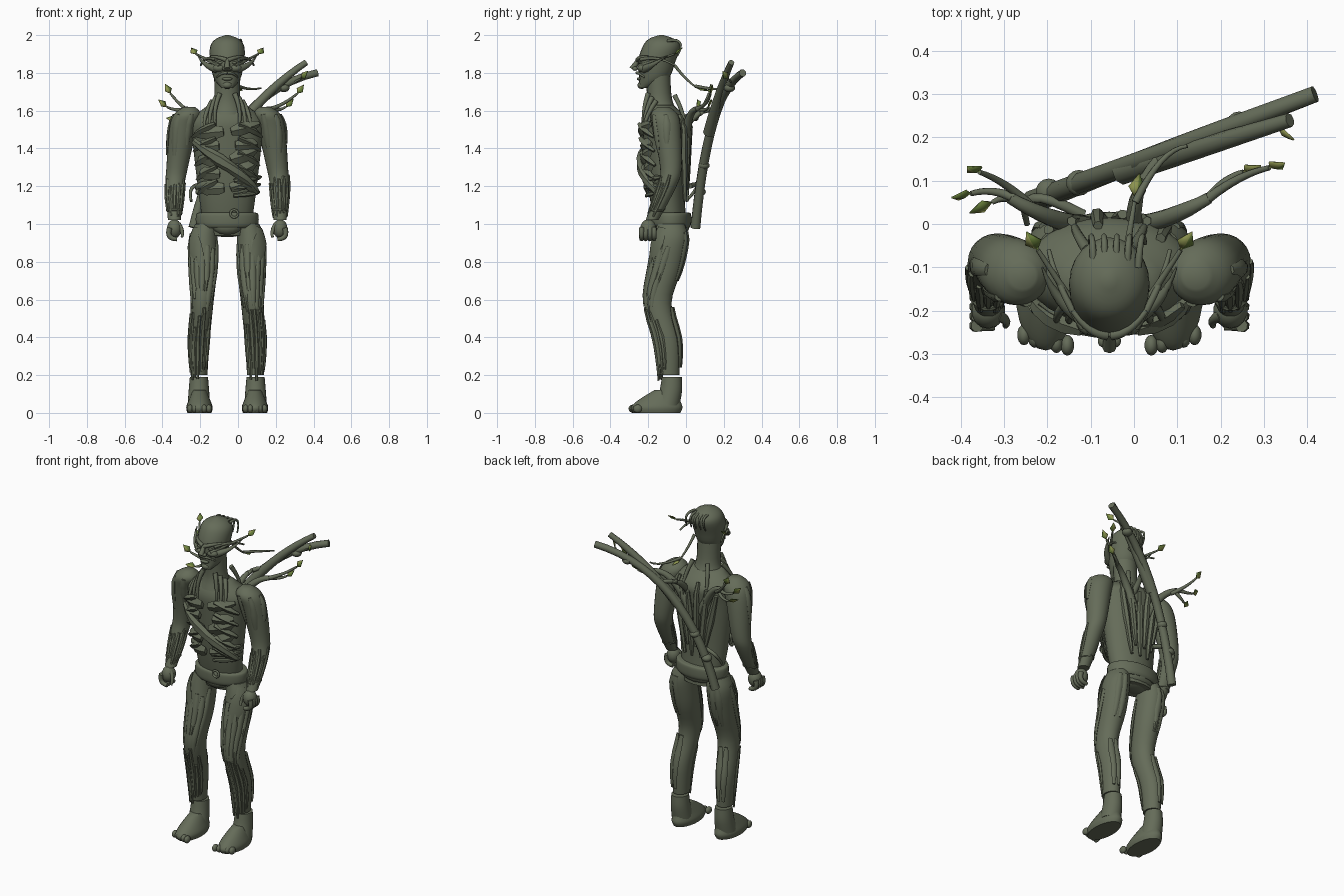
import bpy, bmesh, math, random
from mathutils import Vector

random.seed(4)
if "Cube" in bpy.data.objects:
    bpy.data.objects.remove(bpy.data.objects["Cube"])

CENTRE = Vector((-.057, 0, 0))  # body's own symmetry plane
BACK = math.pi
LEFT, RIGHT = 1, -1


def material(name, *colour):
    mat = bpy.data.materials.new(name)
    mat.use_nodes = True
    mat.diffuse_color = (*colour, 1)
    mat.node_tree.nodes["Principled BSDF"].inputs["Base Color"].default_value = mat.diffuse_color
    return mat


BARK = material("bark_green", .13, .15, .1)
LEAF = material("leaf_green", .13, .2, .04)
LEAF_LIGHT = material("leaf_yellow", .27, .3, .08)


def finish(name, bm, *materials):
    bmesh.ops.recalc_face_normals(bm, faces=bm.faces)
    mesh = bpy.data.meshes.new(name)
    bm.to_mesh(mesh)
    bm.free()
    for mat in materials:
        mesh.materials.append(mat)
    mesh.shade_smooth()
    mesh.set_sharp_from_angle(angle=.8)
    obj = bpy.data.objects.new(name, mesh)
    bpy.context.collection.objects.link(obj)
    return obj


def skin(name, rings):
    """Bridge rings of points and close both ends."""
    bm = bmesh.new()
    loops = [[bm.verts.new(point) for point in ring] for ring in rings]
    for low, high in zip(loops, loops[1:]):
        for i in range(len(low)):
            bm.faces.new((low[i - 1], low[i], high[i], high[i - 1]))
    bm.faces.new(loops[0])
    bm.faces.new(loops[-1])
    finish(name, bm, BARK)


def place(side, point):
    """Mirror a body-relative point to the wanted side."""
    x, y, z = point
    return CENTRE + Vector((side * x, y, z))


def oval(count):
    return [(math.cos(math.tau * i / count), math.sin(math.tau * i / count)) for i in range(count)]


def smooth(keys, steps=4):
    """Run a soft curve through a few key rows."""
    keys = [Vector(key) for key in keys]
    keys = [keys[0], *keys, keys[-1]]
    rows = []
    for a, b, c, d in zip(keys, keys[1:], keys[2:], keys[3:]):
        for i in range(steps):
            t = i / steps
            ease = t * t * (3 - 2 * t)
            rows.append(b + (c - b) * ease + ((c - a) * t * (1 - t) ** 2 - (d - b) * t * t * (1 - t)) / 2)
    return rows + [keys[-1]]


def loft(name, keys, depth, side=LEFT):
    """Level ovals through rows of x, y, z, radius; depth scales them front to back."""
    rows = smooth(keys)
    skin(name, [[place(side, (x + r * u, y + r * depth * v, z)) for u, v in oval(24)]
                for x, y, z, r in rows])
    return rows, depth, side


def sweep(name, points, sizes, normals, count):
    """Oval section along a path, one width and height at each point."""
    rings = []
    for i, (point, (width, height), normal) in enumerate(zip(points, sizes, normals)):
        along = (points[min(i + 1, len(points) - 1)] - points[max(i - 1, 0)]).normalized()
        across = along.cross(normal).normalized()
        up = across.cross(along)
        rings.append([point + across * width * u + up * height * v for u, v in oval(count)])
    skin(name, rings)


def strip(name, body, start, end, width, height=.01, lift=.001, count=6, steps=7):
    """Tapered bark strip over a lofted part; start and end are (angle, z), front is angle 0."""
    rows, depth, side = body
    points, normals, sizes = [], [], []
    for i in range(steps):
        t = i / (steps - 1)
        angle, z = Vector(start).lerp(Vector(end), t)
        x, y, _, r = min(rows, key=lambda row: abs(row.z - z))
        for low, high in zip(rows, rows[1:]):
            if low.z <= z < high.z:
                x, y, _, r = low.lerp(high, (z - low.z) / (high.z - low.z))
        out = Vector((math.sin(angle), -math.cos(angle), 0))
        points.append(place(side, (x + (r + lift) * out.x, y + (r * depth + lift) * out.y, z)))
        normals.append(Vector((side * out.x, out.y, 0)))
        taper = .3 + .7 * math.sin(math.pi * (t + .2) / 1.3)
        sizes.append((width * taper * random.uniform(.8, 1.1), height * taper))
    sweep(name, points, sizes, normals, count)


def leaf(base, direction, length=.06):
    """Folded pointed leaf, one half lighter."""
    direction = (direction + Vector((0, 0, .4))).normalized()
    across = direction.cross(Vector((0, -1, .8))).normalized()
    fold = across.cross(direction).normalized()
    middle = base + direction * length * .4
    bm = bmesh.new()
    stem, rib, tip, left, right = [bm.verts.new(point) for point in (
        base, middle + fold * length / 8, base + direction * length,
        middle + across * length * .35, middle - across * length * .35)]
    for i, face in enumerate(((stem, left, rib), (left, tip, rib), (stem, rib, right), (rib, tip, right))):
        bm.faces.new(face).material_index = i // 2
    shell = finish("leaf", bm, LEAF, LEAF_LIGHT).modifiers.new("thickness", "SOLIDIFY")
    shell.thickness = .004


def vine(name, side, start, end, radius, bend=(0, 0, 0), taper=.5, leafy=False, steps=8):
    """Bowed tapering tube; bend is how far its middle leaves the straight line."""
    start, end, bend = place(side, start), place(side, end), Vector((side * bend[0], *bend[1:]))
    times = [i / steps for i in range(steps + 1)]
    points = [start.lerp(end, t) + bend * 4 * t * (1 - t) for t in times]
    sizes = [(radius * (1 + (taper - 1) * t),) * 2 for t in times]
    sweep(name, points, sizes, [Vector((1, 2, 1))] * len(points), 8)
    if leafy:
        leaf(points[-1], (points[-1] - points[-2]).normalized())


def ball(name, side, location, size):
    bm = bmesh.new()
    bmesh.ops.create_uvsphere(bm, u_segments=14, v_segments=10, radius=1)
    bmesh.ops.scale(bm, vec=size, verts=bm.verts)
    bmesh.ops.translate(bm, vec=place(side, location), verts=bm.verts)
    finish(name, bm, BARK)


# Trunk and head
torso = loft("torso", [(0, -.07, .94, .12), (0, -.1, 1.15, .15), (0, -.11, 1.45, .185),
                       (0, -.11, 1.55, .19), (0, -.13, 1.63, .1)], .63)
loft("neck", [(0, -.13, 1.58, .1), (0, -.14, 1.66, .07), (0, -.15, 1.8, .07)], .95)
loft("head", [(0, -.22, 1.72, .03), (0, -.17, 1.77, .07), (0, -.155, 1.86, .09),
              (0, -.13, 1.94, .09), (0, -.13, 1.98, .06), (0, -.13, 2, .01)], 1.1)

# Belt, buckle and hips
loft("belt", [(0, -.08, .98, .15), (0, -.08, 1, .165), (0, -.08, 1.05, .165), (0, -.08, 1.06, .15)], .65)
bpy.ops.mesh.primitive_torus_add(location=(-.02, -.19, 1.055), rotation=(math.pi / 2, 0, 0),
                                 major_radius=.02, minor_radius=.006)
bpy.context.object.name = "buckle"
bpy.context.object.data.materials.append(BARK)
ball("hips", LEFT, (0, -.07, .99), (.13, .09, .06))
ball("front_flap", LEFT, (0, -.13, .99), (.08, .045, .05))

for side in (LEFT, RIGHT):
    # Arms
    arm = loft("arm", [(.28, -.18, 1.02, .034), (.277, -.1, 1.2, .05), (.265, -.08, 1.3, .057),
                       (.235, -.1, 1.5, .073), (.21, -.115, 1.58, .072), (.2, -.12, 1.62, .03)], 1, side)
    for i in range(7):
        angle = i * .5 - 1.5
        strip("forearm_strip", arm, (angle, random.uniform(1.2, 1.26)),
              (angle, random.uniform(1.03, 1.08)), .012, .008)
    for i in range(3):
        strip("shoulder_strip", arm, (i - .3, 1.58), (i - .6, random.uniform(1.35, 1.43)), .02)
    strip("wrist_band", arm, (-BACK, 1.08), (BACK, 1.07), .008, .007, steps=16)

    # Hands
    ball("palm", side, (.28, -.2, .975), (.04, .042, .05))
    for i in range(4):
        y = -.235 + i * .022
        vine("finger", side, (.305, y, .98), (.265, y, .92), .015, (.02, 0, -.015), taper=.8)
    vine("thumb", side, (.26, -.21, 1), (.24, -.235, .93), .014, (-.01, 0, 0))

    # Legs
    leg = loft("leg", [(.15, -.09, .2, .045), (.148, -.1, .38, .055), (.133, -.15, .58, .06),
                       (.125, -.11, .76, .072), (.125, -.08, .92, .074), (.11, -.08, 1, .06)], 1.22, side)
    for i in range(7):
        angle = i * .45 - 1.2
        strip("thigh_strip", leg, (angle, random.uniform(.85, .95)),
              (angle * .7, random.uniform(.53, .66)), .018)
        strip("shin_strip", leg, (angle * .8, random.uniform(.44, .56)),
              (angle * .8, random.uniform(.16, .24)), .014)
    for angle in (BACK - .5, BACK):
        strip("thigh_back_strip", leg, (angle, .96), (angle, .7), .02)
        strip("calf_strip", leg, (angle, .56), (angle, .24), .02, lift=.008)
    strip("hip_plate", leg, (1, .98), (.2, .78), .045)

    # Feet
    loft("ankle", [(.15, -.1, .04, .06), (.15, -.08, .12, .054), (.15, -.075, .19, .048)], 1.1, side)
    loft("foot", [(.147, -.155, 0, .064), (.147, -.155, .03, .07), (.147, -.14, .07, .056),
                  (.147, -.1, .12, .035)], 1.95, side)
    for i in range(5):
        ball("toe", side, (.097 + i * .025, -.28 + i * .006, .022), (.016, .024, .022))

    # Jagged chest plates and collar
    half = (*torso[:-1], side)
    for i in range(5):
        z = 1.51 - i * .075
        strip("chest_plate", half, (.1 + i % 2 / 8, z - .02), (.95, z + random.uniform(-.04, .04)),
              .038, .02, .012, count=4, steps=5)
        strip("rib_splinter", half, (.3, z + .02), (1.1, z - .05), .018, .02, .02, count=4, steps=5)
    for i in range(3):
        vine("collar_strand", side, (.04 + i * .02, -.2 + i * .02, 1.69 - i * .02),
             (.06 + i * .03, -.225, 1.5), .014, (.015, -.01, 0))
    vine("back_collar", side, (.05, -.06, 1.68), (.08, 0, 1.5), .014, (.01, .01, 0))

    # Face
    ball("cheek", side, (.042, -.228, 1.825), (.035, .03, .022))
    ball("eye", side, (.036, -.242, 1.853), (.016, .01, .007))
    ball("nostril", side, (.014, -.27, 1.822), (.013, .015, .011))
    vine("brow", side, (.006, -.256, 1.868), (.085, -.2, 1.886), .013, (0, -.014, .004))
    vine("moustache", side, (0, -.258, 1.8), (.055, -.22, 1.777), .009, (0, -.01, .008))

    # Pointed ears and leafy face twigs
    vine("ear", side, (.05, -.22, 1.82), (.155, -.1, 1.89), .024, (.01, -.015, -.01), taper=.1)
    vine("upper_face_twig", side, (.04, -.25, 1.835), (.165, -.06, 1.9), .011, leafy=True)
    vine("lower_face_twig", side, (.06, -.24, 1.87), (.14, -.06, 1.84), .01, (.01, 0, .02))
    vine("shoulder_branch", side, (.04, -.01, 1.4), (.23, .06, 1.61), .028, (0, -.01, .05))

# Nose, mouth and chin
vine("nose", LEFT, (0, -.25, 1.87), (0, -.285, 1.82), .011, taper=1.5)
ball("lower_lip", LEFT, (0, -.246, 1.768), (.028, .014, .009))
ball("chin", LEFT, (0, -.235, 1.735), (.027, .022, .02))

# Leafy twigs ending each shoulder branch
for side, start, end in ((LEFT, (.23, .06, 1.61), (.37, .13, 1.69)), (LEFT, (.23, .06, 1.61), (.31, .12, 1.62)),
                         (RIGHT, (.22, .06, 1.61), (.32, .07, 1.62)), (RIGHT, (.18, .04, 1.58), (.3, .12, 1.69)),
                         (RIGHT, (.2, .05, 1.6), (.27, .05, 1.55))):
    vine("shoulder_twig", side, start, end, .012, (0, .01, -.01), leafy=True)

# Sash with its loose root ends
strip("sash", torso, (-1, 1.44), (1.1, 1.17), .034, .024, .026, steps=9)
for z in (1.15, 1.19, 1.23):
    strip("sash_root", torso, (.2, z), (1.4, z + .02), .015, lift=.02)
strip("side_root", torso, (-.4, 1.22), (-1.5, 1.19), .02, lift=.012)

# Hair strands curling over the back of the head, and a neck vine
for i in range(5):
    x = i * .032 - .045
    vine("hair_strand", LEFT, (x * .8, -.1, 1.97), (x, -.045, 1.89), .009, (0, .04, .03))
vine("neck_vine", LEFT, (.04, -.06, 1.84), (.06, .06, 1.72), .009, (0, 0, -.01), leafy=True)
vine("vine_fork", LEFT, (.06, .05, 1.73), (.18, .18, 1.72), .009, (0, .03, -.01))
vine("cross_branch", LEFT, (.06, -.02, 1.5), (.14, .18, 1.6), .02, (-.03, 0, .04))

# Roots on the back
for i in range(6):
    angle = i * .3 - .75
    strip("back_root", torso, (BACK + angle, 1.58 - i % 3 * .03), (BACK + angle * .6, 1.12 + i % 2 * .06),
          .02, .018, .01)

# Forked staff carried across the back
vine("staff", LEFT, (-.18, .05, .98), (.475, .3, 1.8), .027, (-.08, -.03, .15), .75, steps=14)
vine("staff_fork", LEFT, (.03, .12, 1.48), (.417, .24, 1.855), .03, (0, 0, .03), .55)
for location in ((-.14, .075, 1.17), (-.07, .095, 1.31), (.3, .23, 1.72)):
    ball("staff_knot", LEFT, location, (.03, .03, .022))
vine("staff_hook", LEFT, (.28, .2, 1.74), (.39, .22, 1.77), .01, (0, .03, -.01), leafy=True)
vine("staff_strap", LEFT, (-.06, .02, 1.2), (-.19, 0, 1.12), .014, (-.05, .05, .04))
